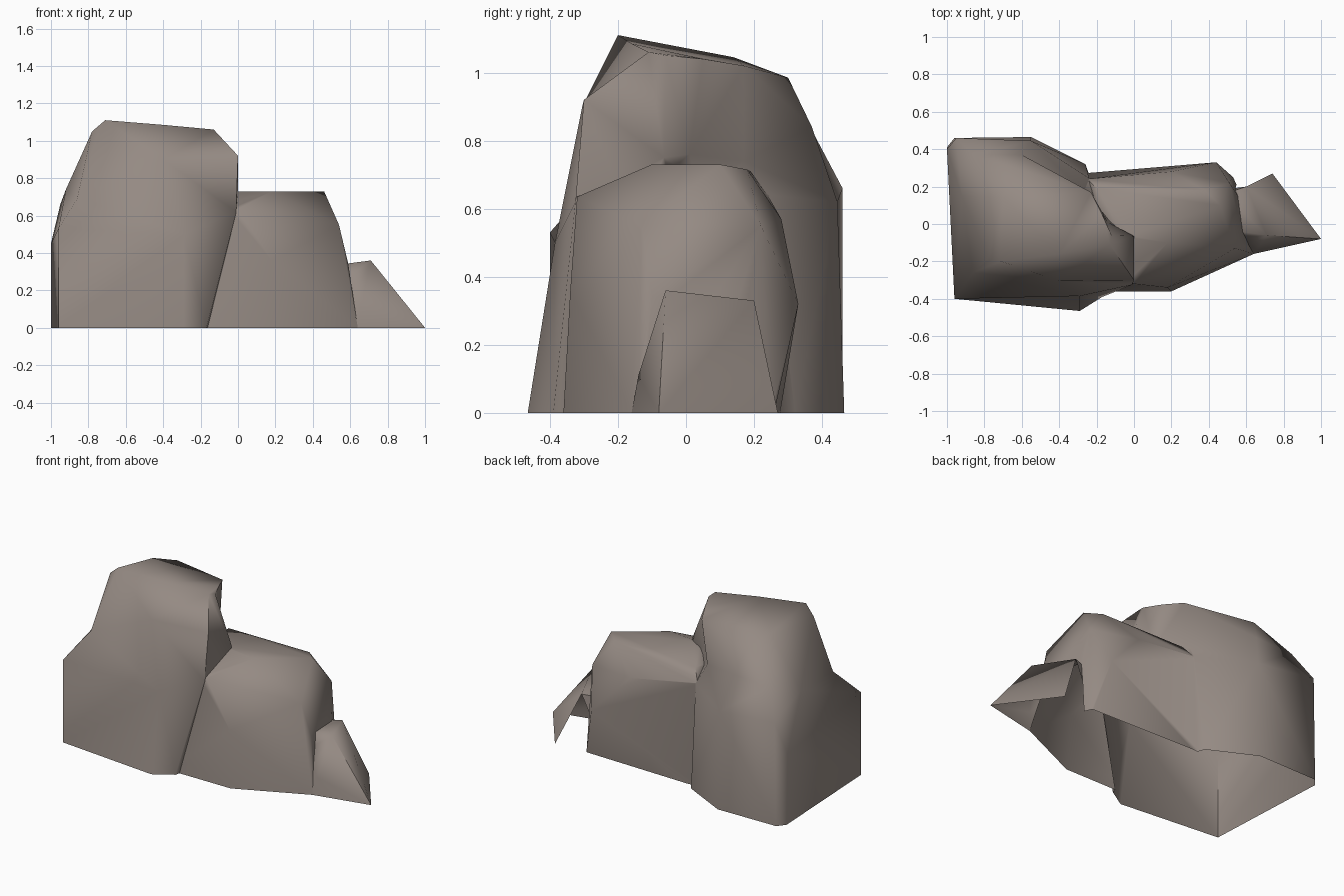
import bpy, bmesh, math

if "Cube" in bpy.data.objects:
    bpy.data.objects.remove(bpy.data.objects["Cube"])

stone = bpy.data.materials.new("warm grey stone")
stone.diffuse_color = (0.30, 0.255, 0.228, 1)
stone.use_nodes = True
stone.node_tree.nodes["Principled BSDF"].inputs["Base Color"].default_value = stone.diffuse_color


def make_object(name, bm):
    bmesh.ops.recalc_face_normals(bm, faces=bm.faces[:])
    me = bpy.data.meshes.new(name)
    bm.to_mesh(me)
    bm.free()
    me.materials.append(stone)
    ob = bpy.data.objects.new(name, me)
    bpy.context.collection.objects.link(ob)
    return ob


def skirt(points, depth):
    # copies of the foot points below ground, trimmed level later
    return [(x, y, -depth) for x, y, z in points if z == 0]


def loft(name, rings, depth):
    bm = bmesh.new()
    rows = [[bm.verts.new(p) for p in ring] for ring in [skirt(rings[0], depth)] + rings]
    n = len(rows[0])
    for a, b in zip(rows, rows[1:]):
        for i in range(n):
            j = (i + 1) % n
            bm.faces.new((a[i], a[j], b[j], b[i]))
    bm.faces.new(rows[-1])
    bm.faces.new(rows[0][::-1])
    bmesh.ops.triangulate(bm, faces=bm.faces[:])
    return make_object(name, bm)


def hull(name, points, depth):
    bm = bmesh.new()
    for p in points + skirt(points, depth):
        bm.verts.new(p)
    bmesh.ops.convex_hull(bm, input=bm.verts[:])
    bmesh.ops.delete(bm, geom=[v for v in bm.verts if not v.link_faces], context='VERTS')
    return make_object(name, bm)


# tall rock: four uneven rings from the ground to the crown
rock = loft("rock_outcrop", [
    [(-.96, -.40, 0), (-.29, -.465, 0), (-.17, -.39, 0), (-.10, -.1, 0), (-.18, .1, 0),
     (-.26, .32, 0), (-.55, .465, 0), (-.96, .46, 0), (-1, .41, 0)],
    [(-.96, -.40, .53), (-.29, -.385, .50), (-.01, -.325, .62), (-.01, -.07, .66), (-.13, .04, .64),
     (-.24, .245, .64), (-.55, .445, .62), (-.95, .46, .66), (-1, .40, .45)],
    [(-.86, -.26, .69), (-.40, -.305, .90), (0, -.30, .92), (0, -.065, .75), (-.14, .01, .76),
     (-.27, .17, .74), (-.60, .37, .84), (-.86, .37, .83), (-.92, .15, .74)],
    [(-.71, -.20, 1.11), (-.40, -.16, 1.085), (-.13, -.11, 1.06), (-.12, -.06, 1.05),
     (-.17, .05, 1.04), (-.23, .17, 1.02), (-.64, .30, .985), (-.70, .14, 1.045),
     (-.78, -.18, 1.05)],
], 0.02)

# middle rock: lower block with a sloping front shoulder
middle = hull("middle_rock", [
    (-.24, -.36, 0), (.20, -.36, 0), (.64, -.16, 0), (.62, .05, 0), (.53, .25, 0), (-.28, .27, 0),
    (.18, -.34, .36), (.59, -.10, .34), (.44, .33, .32), (-.25, .25, .30),
    (.54, -.13, .55), (.51, .22, .55), (0, -.32, .635), (-.20, -.25, .65),
    (.46, .10, .73), (-.05, -.07, .73), (-.25, .24, .64), (-.2, .19, .71), (.18, -.1, .73),
    (.38, .18, .715), (.2, .28, .57),
], 0.04)

# small rock: wedge running out to a point
small = hull("small_rock", [
    (1, -.08, 0), (.74, .27, 0), (.64, -.16, 0), (.45, -.08, 0), (.45, .18, 0),
    (.655, -.14, .11), (.71, -.06, .36), (.60, .20, .33), (.48, .16, .32), (.48, -.03, .33),
], 0.03)

# fuse the three rocks into one skin
bpy.context.view_layer.objects.active = rock
rock.select_set(True)
for part in (middle, small):
    mod = rock.modifiers.new("join", 'BOOLEAN')
    mod.operation = 'UNION'
    mod.solver = 'EXACT'
    mod.object = part
    bpy.ops.object.modifier_apply(modifier=mod.name)
    bpy.data.objects.remove(part)

# trim level with the ground, leaving the underside open
bm = bmesh.new()
bm.from_mesh(rock.data)
bmesh.ops.bisect_plane(bm, geom=bm.verts[:] + bm.edges[:] + bm.faces[:], dist=1e-5,
                       plane_co=(0, 0, 0), plane_no=(0, 0, 1), clear_inner=True)
bmesh.ops.triangulate(bm, faces=bm.faces[:])
# the small wedge is a shell, open at its back
bm.normal_update()
bmesh.ops.delete(bm, context='FACES', geom=[
    f for f in bm.faces if f.calc_center_median().x > 0.55
    and f.calc_center_median().z < 0.28 and f.normal.y > 0.75 and f.normal.x < 0.4])
bm.to_mesh(rock.data)
bm.free()

bpy.ops.object.shade_smooth_by_angle(angle=math.radians(75))
